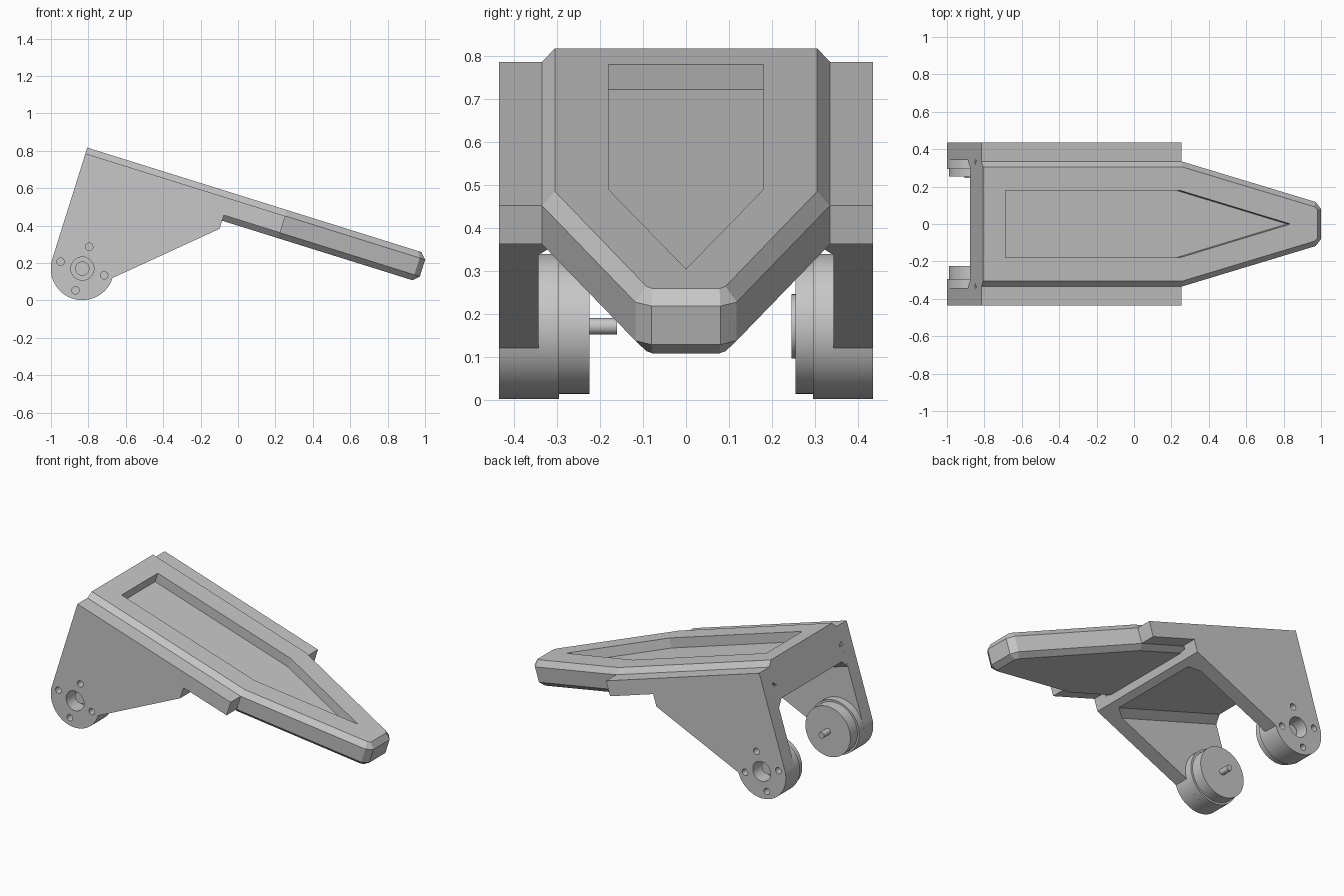
import bpy, bmesh
from math import sin, cos, pi, radians
from mathutils import Matrix, Vector

if "Cube" in bpy.data.objects:
    bpy.data.objects.remove(bpy.data.objects["Cube"])

GREY = (0.57, 0.57, 0.57, 1)
grey = bpy.data.materials.new("plain_grey")
grey.use_nodes = True
grey.diffuse_color = GREY
grey.node_tree.nodes["Principled BSDF"].inputs["Base Color"].default_value = GREY

# Tilted frame: first axis runs down the deck, third is the deck normal
TILT = Matrix.Translation((-0.806, 0, 0.817)) @ Matrix.Rotation(radians(17.36), 4, 'Y')
PIVOT = (0.168, -0.625)
RADIUS = 0.169


def loft(name, loops):
    """Skin a stack of equal loops, cap both ends, place in the tilted frame."""
    bm = bmesh.new()
    rings = [[bm.verts.new(TILT @ Vector(p)) for p in loop] for loop in loops]
    n = len(rings[0])
    for a, b in zip(rings, rings[1:]):
        for i in range(n):
            j = (i + 1) % n
            bm.faces.new((a[i], a[j], b[j], b[i]))
    bm.faces.new(rings[0])
    bm.faces.new(rings[-1])
    bmesh.ops.recalc_face_normals(bm, faces=bm.faces)
    mesh = bpy.data.meshes.new(name)
    bm.to_mesh(mesh)
    bm.free()
    mesh.materials.append(grey)
    obj = bpy.data.objects.new(name, mesh)
    bpy.context.collection.objects.link(obj)
    return obj


def side_prism(name, profile, y0, y1):
    return loft(name, [[(u, y, n) for u, n in profile] for y in (y0, y1)])


def disc(name, r, y0, y1, centre=PIVOT, steps=48):
    ring = [(centre[0] + r * cos(2 * pi * i / steps),
             centre[1] + r * sin(2 * pi * i / steps)) for i in range(steps)]
    return side_prism(name, ring, y0, y1)


def deck_loop(half, n):
    """Close a half outline across the centre line at height n."""
    pts = half + [(u, -y) for u, y in reversed(half) if y]
    return [(u, y, n) for u, y in pts]


def cut(obj, cutters):
    for c in cutters:
        c.hide_render = True
        mod = obj.modifiers.new("cut", 'BOOLEAN')
        mod.operation = 'DIFFERENCE'
        mod.solver = 'EXACT'
        mod.object = c
    bpy.context.view_layer.update()
    graph = bpy.context.evaluated_depsgraph_get()
    mesh = bpy.data.meshes.new_from_object(obj.evaluated_get(graph))
    obj.modifiers.clear()
    obj.data = mesh
    for c in cutters:
        bpy.data.objects.remove(c)


# Chamfered deck with a pointed recess
outer = [(0, 0.335), (1.12, 0.335), (1.872, 0.118), (1.903, 0.08)]
inner = [(0, 0.305), (1.115, 0.305), (1.855, 0.092), (1.872, 0.078)]
deck = loft("deck", [deck_loop(inner, 0), deck_loop(outer, -0.033),
                     deck_loop(outer, -0.127), deck_loop(inner, -0.158)])
pocket = [(0.126, 0.18), (1.1, 0.18), (1.72, 0)]
cut(deck, [loft("recess_cutter", [deck_loop(pocket, 0.1), deck_loop(pocket, -0.061)])])

# Leg profile: straight back, sloping front, rounded foot
KNEE = (0.805, -0.203)
arc = [(PIVOT[0] + RADIUS * cos(pi * i / 32), PIVOT[1] - RADIUS * sin(pi * i / 32))
       for i in range(33)]
leg_profile = [(0, -0.127), (KNEE[0], -0.127), KNEE] + arc


def front_edge(n):
    """Position of the sloping leg front at height n."""
    return KNEE[0] + (n - KNEE[1]) * (KNEE[0] - arc[0][0]) / (KNEE[1] - arc[0][1])


# Slab under the deck between the legs, its front following the leg slope
FLOOR, GUSSET = -0.235, -0.278
side_prism("under_slab", [(0, -0.15), (KNEE[0], -0.15), KNEE,
                          (front_edge(FLOOR), FLOOR), (0, FLOOR)], -0.343, 0.343)

smooth = []
for side, label in ((-1, "right"), (1, "left")):
    # Side rail, corner gusset and leg
    side_prism(label + "_rail", [(0, -0.127), (1.12, -0.127), (1.12, -0.033), (0, -0.033)],
               side * 0.335, side * 0.435)
    corner = [(0.343, FLOOR), (0.343, GUSSET), (0.3, FLOOR)]
    loft(label + "_gusset", [[(0, side * y, n) for y, n in corner],
                             [(front_edge(n), side * y, n) for y, n in corner]])
    leg = side_prism(label + "_leg", leg_profile, side * 0.343, side * 0.435)
    holes = [disc("bore_cutter", 0.062, side * 0.3, side * 0.5)]
    for k in range(4):
        spot = (PIVOT[0] + 0.122 * cos(k * pi / 2), PIVOT[1] + 0.122 * sin(k * pi / 2))
        holes.append(disc("screw_cutter", 0.02, side * 0.3, side * 0.5, spot, 24))
    cut(leg, holes)
    # Motor flange, can and hub seen in the bore
    smooth += [leg,
               disc(label + "_motor_flange", RADIUS, side * 0.295, side * 0.343),
               disc(label + "_motor_can", 0.157, side * (0.225 if side < 0 else 0.255), side * 0.295),
               disc(label + "_motor_hub", 0.038, side * 0.343, side * 0.38)]

# Output shaft on one side, end disc on the other
smooth.append(disc("right_motor_shaft", 0.019, -0.225, -0.16, steps=24))
smooth.append(disc("left_motor_disc", 0.075, 0.245, 0.255))

bpy.ops.object.select_all(action='DESELECT')
for obj in smooth:
    obj.select_set(True)
bpy.context.view_layer.objects.active = smooth[0]
bpy.ops.object.shade_smooth_by_angle(angle=radians(30))
